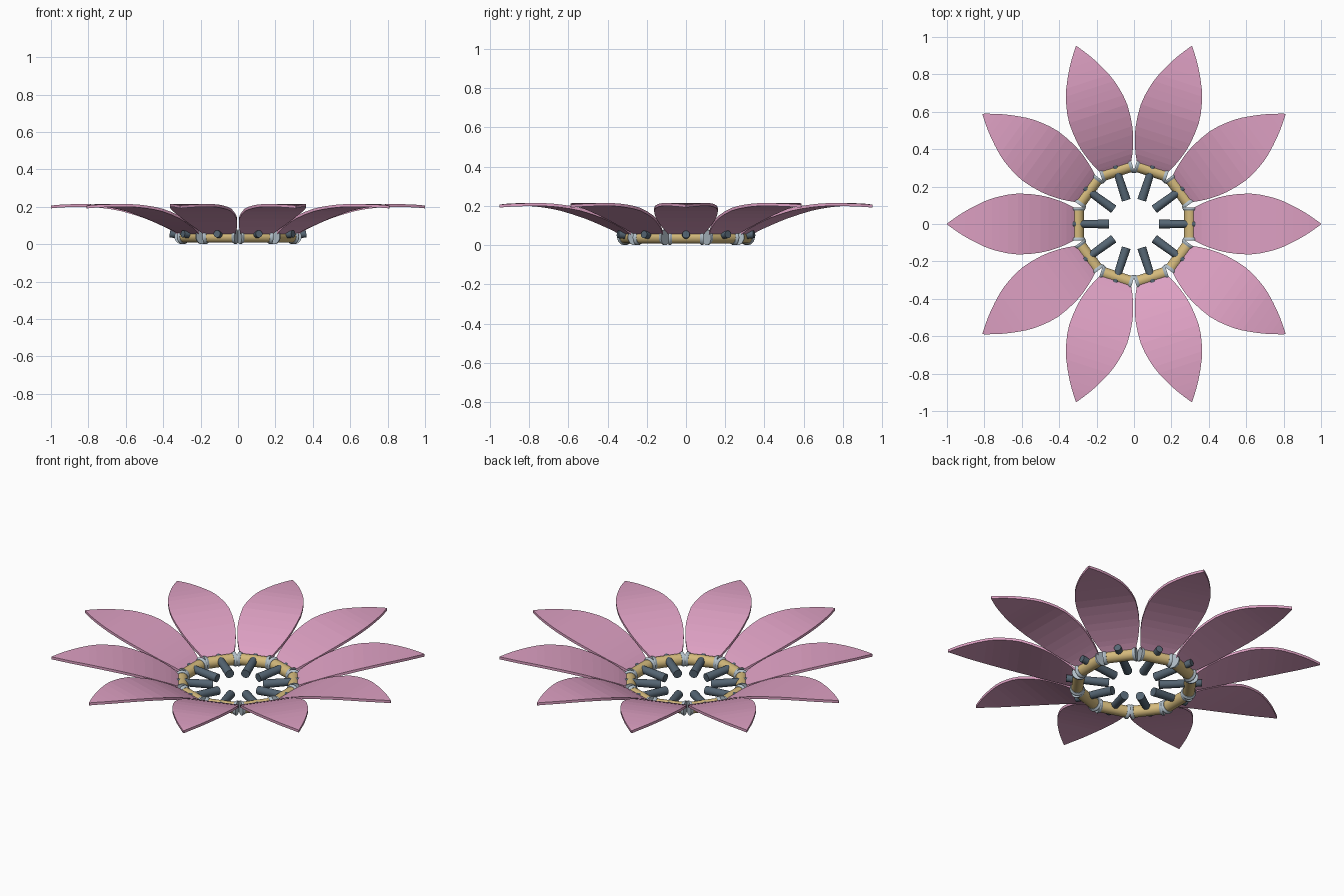
import bpy, bmesh, math
from mathutils import Matrix, Vector

if "Cube" in bpy.data.objects:
    bpy.data.objects.remove(bpy.data.objects["Cube"])

COUNT = 10
RING_R = 0.3
RING_Z = 0.04


def material(name, rgb):
    m = bpy.data.materials.new(name)
    m.use_nodes = True
    colour = (*rgb, 1)
    m.diffuse_color = colour
    m.node_tree.nodes["Principled BSDF"].inputs["Base Color"].default_value = colour
    return m


pink = material("petal pink", (0.72, 0.35, 0.54))
gold = material("warm gold", (0.66, 0.49, 0.2))
silver = material("pale silver", (0.45, 0.53, 0.59))
slate = material("slate blue", (0.09, 0.13, 0.17))


def finish(bm, name, mat, smooth=True):
    bmesh.ops.recalc_face_normals(bm, faces=bm.faces)
    mesh = bpy.data.meshes.new(name)
    bm.to_mesh(mesh)
    bm.free()
    mesh.materials.append(mat)
    ob = bpy.data.objects.new(name, mesh)
    bpy.context.collection.objects.link(ob)
    if smooth:
        bpy.ops.object.select_all(action="DESELECT")
        ob.select_set(True)
        bpy.context.view_layer.objects.active = ob
        bpy.ops.object.shade_smooth_by_angle()
    return ob


def rod(bm, start, end, r1, r2, sides=24):
    a, b = Vector(start), Vector(end)
    turn = (b - a).to_track_quat("Z", "Y").to_matrix().to_4x4()
    bmesh.ops.create_cone(bm, cap_ends=True, segments=sides, radius1=r1, radius2=r2,
                          depth=(b - a).length,
                          matrix=Matrix.Translation((a + b) / 2) @ turn)


def smooth_rows(points, steps):
    # Catmull-Rom sampling of the petal stations
    pts = [Vector(p) for p in points]
    pts = [2 * pts[0] - pts[1]] + pts + [2 * pts[-1] - pts[-2]]
    rows = []
    for a, b, c, d in zip(pts, pts[1:], pts[2:], pts[3:]):
        for i in range(steps):
            t = i / steps
            rows.append(b + (c - a) * t / 2 + (2 * a - 5 * b + 4 * c - d) * t * t / 2
                        + (3 * b - a - 3 * c + d) * t ** 3 / 2)
    return rows + [pts[-2]]


# Petal stations: distance from the centre, height, half width
STATIONS = [(0.315, 0.055, 0.085), (0.36, 0.083, 0.108), (0.42, 0.112, 0.132),
            (0.5, 0.146, 0.153), (0.62, 0.183, 0.163), (0.72, 0.2, 0.147),
            (0.8, 0.207, 0.121), (0.9, 0.206, 0.07), (0.96, 0.203, 0.031),
            (1.0, 0.199, 0.002)]


def petal():
    bm = bmesh.new()
    across = 8
    half = 0.0075
    rows = smooth_rows(STATIONS, 2)
    layers = []
    for side in (half, -half):
        layers.append([[bm.verts.new((r, w * (2 * j / across - 1), z + side))
                        for j in range(across + 1)] for r, z, w in rows])
    for grid in layers:
        for p, q in zip(grid, grid[1:]):
            for j in range(across):
                bm.faces.new((p[j], q[j], q[j + 1], p[j + 1]))
    # Rim joining the two layers
    loops = [[g[0][j] for j in range(across + 1)] + [row[-1] for row in g[1:]]
             + g[-1][-2::-1] + [row[0] for row in g[-2:0:-1]] for g in layers]
    top, low = loops
    for i in range(len(top)):
        k = (i + 1) % len(top)
        bm.faces.new((top[i], top[k], low[k], low[i]))
    return finish(bm, "petal", pink, False)


# Straight tube section of the ring
def tube():
    bm = bmesh.new()
    rod(bm, (RING_R, -0.08, RING_Z), (RING_R, 0.08, RING_Z), 0.032, 0.032)
    return finish(bm, "ring_tube", gold)


# Flared collars at both ends of a tube
def collars():
    bm = bmesh.new()
    for s in (-1, 1):
        rod(bm, (RING_R, s * 0.071, RING_Z), (RING_R, s * 0.081, RING_Z), 0.034, 0.04)
        rod(bm, (RING_R, s * 0.081, RING_Z), (RING_R, s * 0.089, RING_Z), 0.04, 0.04)
    return finish(bm, "tube_collars", silver)


# Radial pin passing through a tube
def pin():
    bm = bmesh.new()
    rod(bm, (0.135, 0, 0.036), (0.365, 0, 0.055), 0.024, 0.019)
    return finish(bm, "radial_pin", slate)


# Repeat every part around the ring
for make in (petal, tube, collars, pin):
    first = make()
    for i in range(1, COUNT):
        copy = first.copy()
        copy.rotation_euler.z = math.tau * i / COUNT
        bpy.context.collection.objects.link(copy)
